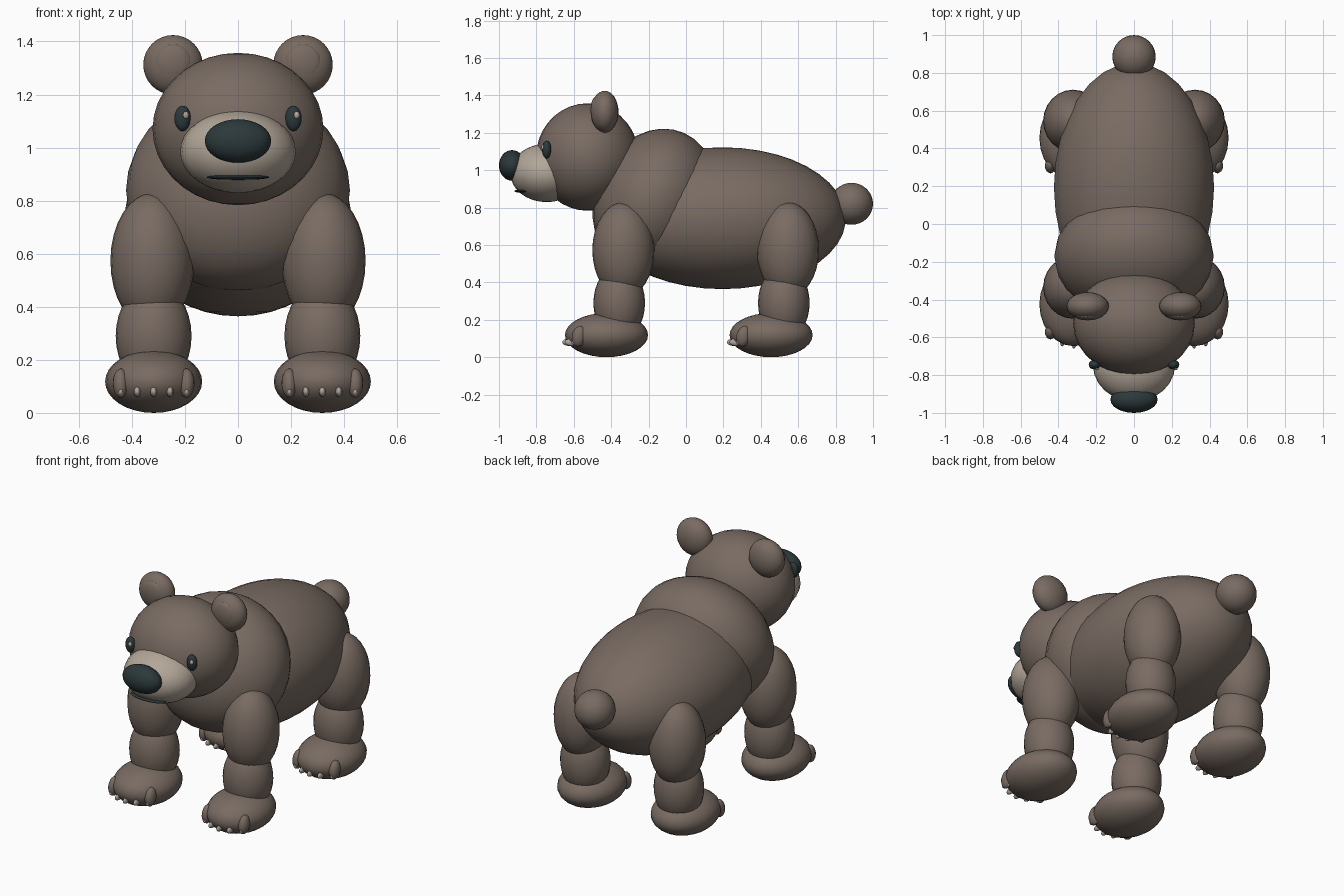
import bpy
import bmesh
from math import radians
from mathutils import Matrix, Euler

if "Cube" in bpy.data.objects:
    bpy.data.objects.remove(bpy.data.objects["Cube"])


def material(name, color):
    m = bpy.data.materials.new(name)
    m.diffuse_color = (*color, 1.0)
    m.use_nodes = True
    m.node_tree.nodes["Principled BSDF"].inputs["Base Color"].default_value = m.diffuse_color
    return m


BROWN = material("brown_fur", (0.19, 0.147, 0.122))
CREAM = material("cream_muzzle", (0.445, 0.381, 0.314))
DARK = material("dark_nose", (0.025, 0.040, 0.043))
CLAW = material("pale_claw", (0.42, 0.37, 0.33))


def blob(name, center, radii, mat=BROWN, tilt=(0, 0, 0), seg=24):
    """Smooth ellipsoid with given centre, half sizes and tilt in degrees."""
    bm = bmesh.new()
    bmesh.ops.create_uvsphere(bm, u_segments=seg, v_segments=max(6, seg * 2 // 3), radius=1)
    turn = Euler([radians(a) for a in tilt]).to_matrix().to_4x4()
    bm.transform(Matrix.Translation(center) @ turn @ Matrix.Diagonal((*radii, 1)))
    for f in bm.faces:
        f.smooth = True
    mesh = bpy.data.meshes.new(name)
    bm.to_mesh(mesh)
    bm.free()
    mesh.materials.append(mat)
    obj = bpy.data.objects.new(name, mesh)
    bpy.context.collection.objects.link(obj)
    return obj


# Torso
blob("body", (0, 0.195, 0.743), (0.425, 0.66, 0.379), seg=32)
blob("shoulders", (0, -0.17, 0.84), (0.422, 0.318, 0.393), tilt=(-24, 0, 0))
blob("tail", (0, 0.885, 0.82), (0.115, 0.115, 0.112))

# Head and face
blob("head", (0, -0.527, 1.07), (0.322, 0.275, 0.287), seg=28)
blob("muzzle", (0, -0.745, 0.985), (0.218, 0.195, 0.156), CREAM)
blob("nose", (0, -0.93, 1.025), (0.125, 0.07, 0.082), DARK)
blob("mouth", (0, -0.868, 0.888), (0.118, 0.05, 0.010), DARK)

for side, s in (("left", -1), ("right", 1)):
    # Eyes with a small glint
    blob(f"eye_{side}", (s * 0.209, -0.745, 1.11), (0.031, 0.025, 0.048), DARK, seg=16)
    blob(f"eye_glint_{side}", (s * 0.209 + 0.012, -0.765, 1.122),
         (0.011, 0.009, 0.014), CREAM, seg=12)
    # Ears with a raised inner disc
    blob(f"ear_{side}", (s * 0.245, -0.435, 1.312), (0.112, 0.074, 0.112))
    blob(f"inner_ear_{side}", (s * 0.245, -0.485, 1.32), (0.07, 0.025, 0.07))

    # Legs, paws, toes and claws
    for end, dy in (("front", 0.0), ("back", 0.88)):
        tag = f"{end}_{side}"
        x = s * 0.318
        blob(f"upper_leg_{tag}", (s * 0.323, -0.335 + dy, 0.573), (0.158, 0.166, 0.255))
        blob(f"lower_leg_{tag}", (x, -0.357 + dy, 0.29), (0.143, 0.138, 0.2))
        blob(f"paw_{tag}", (x, -0.425 + dy, 0.118), (0.183, 0.222, 0.118))
        for i in range(-2, 3):
            cx = x + i * 0.062
            back = 0.048 * (i / 2) ** 2
            if abs(i) == 2:
                blob(f"toe_{tag}_{i + 3}", (cx, -0.572 + dy, 0.112),
                     (0.03, 0.038, 0.056), tilt=(-12, 0, 0), seg=16)
            blob(f"claw_{tag}_{i + 3}", (cx, -0.625 + back + dy, 0.08),
                 (0.013, 0.036, 0.02), CLAW, seg=12)
